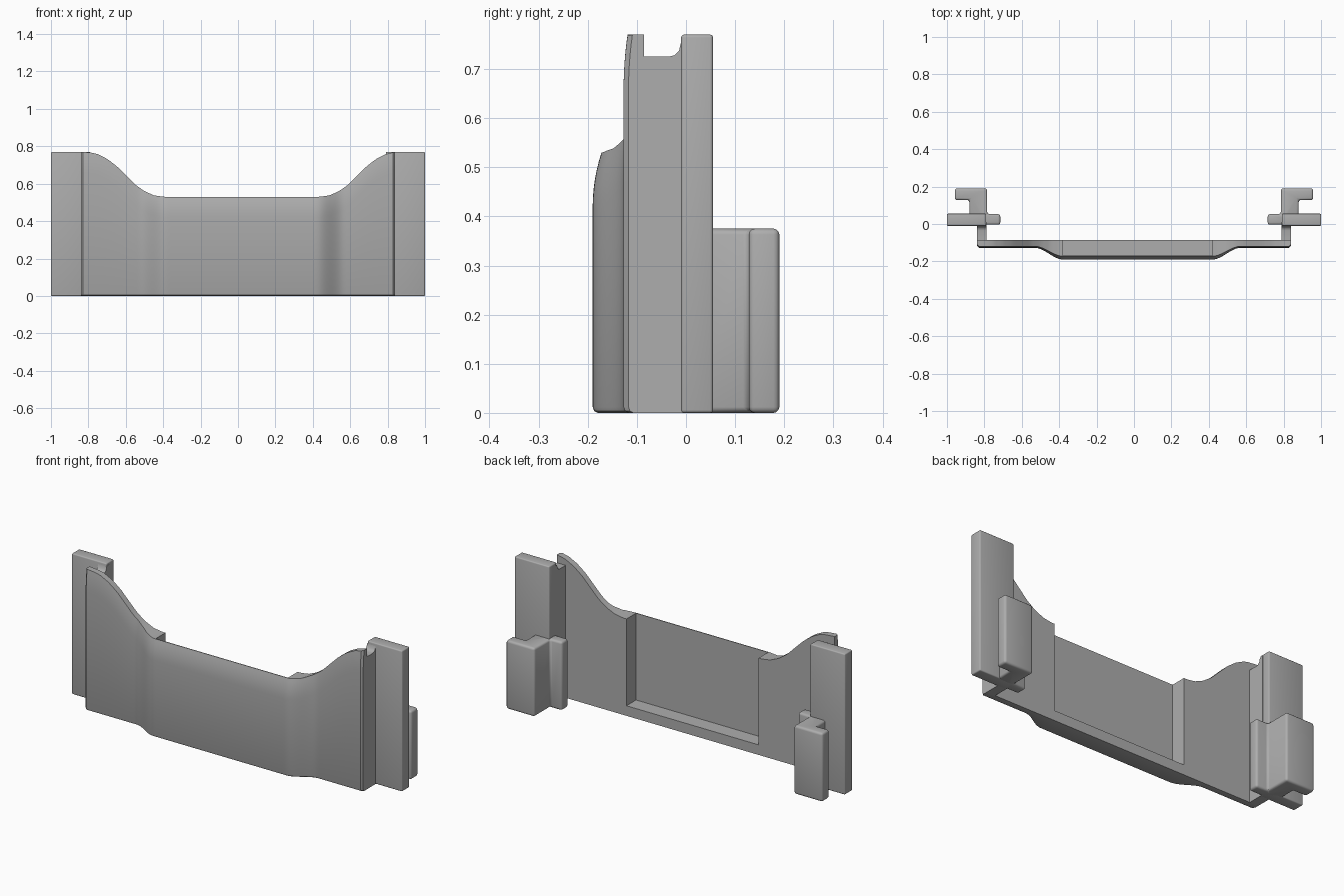
import bpy, bmesh
from mathutils import Vector

if "Cube" in bpy.data.objects:
    bpy.data.objects.remove(bpy.data.objects["Cube"])

grey = bpy.data.materials.new("plain_grey")
grey.use_nodes = True
COLOUR = (0.42, 0.42, 0.42, 1)
grey.diffuse_color = COLOUR
grey.node_tree.nodes["Principled BSDF"].inputs["Base Color"].default_value = COLOUR


def finish(name, bm):
    bmesh.ops.recalc_face_normals(bm, faces=bm.faces)
    mesh = bpy.data.meshes.new(name)
    bm.to_mesh(mesh)
    bm.free()
    mesh.materials.append(grey)
    ob = bpy.data.objects.new(name, mesh)
    bpy.context.collection.objects.link(ob)
    return ob


def activate(ob):
    bpy.ops.object.select_all(action='DESELECT')
    ob.select_set(True)
    bpy.context.view_layer.objects.active = ob


def smooth(ob):
    activate(ob)
    bpy.ops.object.shade_smooth_by_angle(angle=0.6)


def extrude(name, points, offset, bevel=0.0):
    """Extrude a closed outline of 3D points along an offset."""
    bm = bmesh.new()
    face = bm.faces.new([bm.verts.new(p) for p in points])
    grown = bmesh.ops.extrude_face_region(bm, geom=[face], use_keep_orig=True)
    new = [g for g in grown["geom"] if isinstance(g, bmesh.types.BMVert)]
    bmesh.ops.translate(bm, vec=Vector(offset), verts=new)
    if bevel:
        bmesh.ops.recalc_face_normals(bm, faces=bm.faces)
        bmesh.ops.bevel(bm, geom=bm.edges[:], offset=bevel, segments=3,
                        profile=0.5, affect='EDGES')
    return finish(name, bm)


def ease(t):
    t = max(0.0, min(1.0, t))
    return t * t * (3 - 2 * t)


# Front panel: bowed centre, raised wings, top edge leaning slightly back
CENTRE, BACK, END = 0.02, -0.085, 0.84
TOP_EDGE = [(0.42, 0.53), (0.47, 0.538), (0.52, 0.56), (0.57, 0.595),
            (0.62, 0.645), (0.67, 0.695), (0.72, 0.733), (0.77, 0.758),
            (0.82, 0.77), (0.9, 0.77)]


def top_height(d):
    if d <= TOP_EDGE[0][0]:
        return TOP_EDGE[0][1]
    for (a, za), (b, zb) in zip(TOP_EDGE, TOP_EDGE[1:]):
        if d <= b:
            return za + (zb - za) * (d - a) / (b - a)
    return TOP_EDGE[-1][1]


def panel_section(x):
    d = abs(x - CENTRE)
    wing = ease((d - 0.40) / 0.15)
    top = top_height(d)
    front = -0.19 + 0.063 * wing
    if abs(x) > END - 0.001:
        front += 0.01
    lean = 0.018 - 0.010 * wing
    ring = [(x, front + 0.01, 0), (x, front + 0.003, 0.004), (x, front, 0.012)]
    for i in range(7):
        t = i / 6
        ring.append((x, front + lean * t * t, top - 0.11 * (1 - t)))
    return ring + [(x, BACK, top), (x, BACK, 0)]


columns = [-END, -END + 0.01, END - 0.01, END]
for side in (-1, 1):
    columns += [CENTRE + side * (0.38 + 0.015 * i) for i in range(29)
                if abs(CENTRE + side * (0.38 + 0.015 * i)) < END - 0.015]
bm = bmesh.new()
rings = [[bm.verts.new(p) for p in panel_section(x)] for x in sorted(columns)]
for a, b in zip(rings, rings[1:]):
    for i in range(len(a)):
        j = (i + 1) % len(a)
        bm.faces.new((a[i], a[j], b[j], b[i]))
bm.faces.new(rings[0])
bm.faces.new(rings[-1])
panel = finish("front_panel", bm)

# Pocket in the back of the panel, leaving a ledge at the bottom
cutter = extrude("pocket_cutter", [(-0.38, -0.168, 0.055), (0.42, -0.168, 0.055),
                                   (0.42, 0, 0.055), (-0.38, 0, 0.055)], (0, 0, 1))
cutter.hide_render = True
cut = panel.modifiers.new("pocket", 'BOOLEAN')
cut.operation, cut.solver, cut.object = 'DIFFERENCE', 'EXACT', cutter
activate(panel)
bpy.ops.object.modifier_apply(modifier="pocket")
bpy.data.objects.remove(cutter)
smooth(panel)

# Side fittings, one set for each end
RAIL = [(0.79, -0.01), (1.0, -0.01), (1.0, 0.055), (0.79, 0.055)]
HOOK = [(0.715, -0.004), (0.82, -0.004), (0.82, 0.02), (0.88, 0.02),
        (0.88, 0.128), (0.958, 0.128), (0.958, 0.19), (0.785, 0.19),
        (0.785, 0.053), (0.715, 0.053)]
WEB = [(-0.09, 0), (0.01, 0), (0.01, 0.76), (-0.01, 0.755), (-0.014, 0.738),
       (-0.023, 0.728), (-0.035, 0.725), (-0.09, 0.725)]
for side, word in ((1, "left"), (-1, "right")):
    rail = extrude(word + "_rail", [(side * x, y, 0) for x, y in RAIL],
                   (0, 0, 0.77), 0.006)
    hook = extrude(word + "_hook", [(side * x, y, 0) for x, y in HOOK],
                   (0, 0, 0.375), 0.012)
    web = extrude(word + "_web", [(side * 0.788, y, z) for y, z in WEB],
                  (side * 0.052, 0, 0))
    for part in (rail, hook, web):
        smooth(part)
